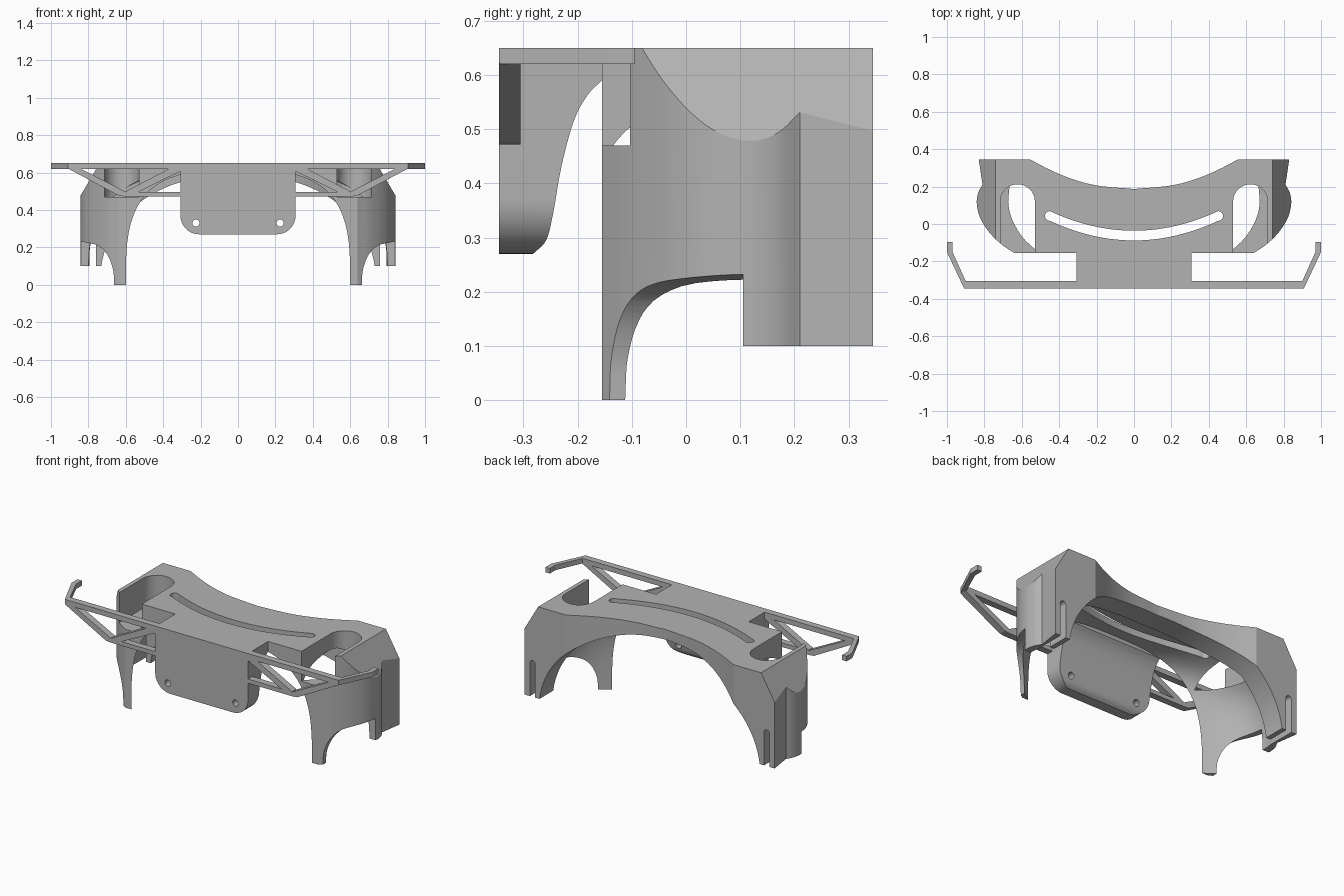
import bpy, bmesh
from math import sin, cos, pi, radians
from mathutils import Vector

if "Cube" in bpy.data.objects:
    bpy.data.objects.remove(bpy.data.objects["Cube"], do_unlink=True)

grey = bpy.data.materials.new("plain_grey")
grey.use_nodes = True
COLOUR = (0.45, 0.45, 0.45, 1)
grey.diffuse_color = COLOUR
grey.node_tree.nodes["Principled BSDF"].inputs["Base Color"].default_value = COLOUR


def loft(name, rings):
    """Solid through a list of closed rings of equal length."""
    bm = bmesh.new()
    vs = [[bm.verts.new(p) for p in r] for r in rings]
    n = len(rings[0])
    for a, b in zip(vs, vs[1:]):
        for i in range(n):
            j = (i + 1) % n
            bm.faces.new((a[i], a[j], b[j], b[i]))
    bm.faces.new(vs[0])
    bm.faces.new(vs[-1])
    bmesh.ops.recalc_face_normals(bm, faces=bm.faces)
    me = bpy.data.meshes.new(name)
    bm.to_mesh(me)
    bm.free()
    me.materials.append(grey)
    ob = bpy.data.objects.new(name, me)
    bpy.context.collection.objects.link(ob)
    return ob


def prism(name, pts, axis, lo, hi):
    """Extrude a 2D outline along one axis."""
    place = {"x": lambda p, d: (d, p[0], p[1]),
             "y": lambda p, d: (p[0], d, p[1]),
             "z": lambda p, d: (p[0], p[1], d)}[axis]
    return loft(name, [[place(p, d) for p in pts] for d in (lo, hi)])


def box(x0, x1, y0, y1):
    return [(x0, y0), (x1, y0), (x1, y1), (x0, y1)]


def arc(cx, cy, r, a0, a1, n=12):
    return [(cx + r * cos(radians(a0 + (a1 - a0) * i / n)),
             cy + r * sin(radians(a0 + (a1 - a0) * i / n))) for i in range(n + 1)]


def smooth(pts, n=5):
    """Catmull-Rom curve through the points."""
    p = [Vector(q) for q in pts]
    p = [2 * p[0] - p[1]] + p + [2 * p[-1] - p[-2]]
    out = []
    for a, b, c, d in zip(p, p[1:], p[2:], p[3:]):
        for i in range(n):
            t = i / n
            out.append(tuple(0.5 * (2 * b + (c - a) * t + (2 * a - 5 * b + 4 * c - d) * t * t
                                    + (3 * b - a - 3 * c + d) * t ** 3)))
    return out + [tuple(p[-2])]


def flip(pts, s=-1):
    return [(x * s, y) for x, y in pts]


def arch(a, b, e, n=48):
    """Arch outline in x and z, with its foot below the ground."""
    top = []
    for i in range(n + 1):
        c, s = cos(pi * i / n), sin(pi * i / n)
        top.append((a * abs(c) ** (2 / e) * (1 if c > 0 else -1), b * max(s, 0) ** (2 / e)))
    return [(a, -0.1)] + top + [(-a, -0.1)]


def boolean(ob, cutter, op="DIFFERENCE"):
    mod = ob.modifiers.new("cut", "BOOLEAN")
    mod.operation, mod.object, mod.solver = op, cutter, "EXACT"
    bpy.context.view_layer.objects.active = ob
    bpy.ops.object.modifier_apply(modifier=mod.name)
    bpy.data.objects.remove(cutter, do_unlink=True)


def finish(ob):
    bpy.ops.object.select_all(action="DESELECT")
    ob.select_set(True)
    bpy.context.view_layer.objects.active = ob
    bpy.ops.object.shade_smooth_by_angle(angle=radians(25))


# Body block: bulging sides and a concave back
side = smooth([(0.64, -0.155), (0.705, -0.112), (0.765, -0.055), (0.808, 0.005),
               (0.832, 0.06), (0.841, 0.12), (0.832, 0.17), (0.81, 0.21)]) + [(0.83, 0.345)]
half_back = smooth([(0.556, 0.345), (0.45, 0.29), (0.34, 0.244), (0.2, 0.206), (0, 0.187)])
back = half_back + flip(half_back[-2::-1])
body = prism("body_shell", side + back + flip(side[::-1]), "z", 0, 0.65)

# Hollow inside the shell, stopping short of the rear flange
stations = smooth([(-0.18, 0.555), (-0.155, 0.6), (-0.11, 0.665), (-0.06, 0.72),
                   (0.02, 0.775), (0.1, 0.8), (0.17, 0.797), (0.3, 0.78)], 3)
hollow = loft("hollow", [[(x, y, z) for x, z in arch(a, 0.612, 3.2)] for y, a in stations])
front_of_flange = [(x, y - 0.13) for x, y in [(0.95, 0.345)] + back + [(-0.95, 0.345)]]
boolean(hollow, prism("limit", front_of_flange + [(-0.95, -0.4), (0.95, -0.4)], "z", -0.3, 0.9),
        "INTERSECT")
boolean(body, hollow)

# Rear arch through the flange, and the raised rear feet
boolean(body, prism("rear_arch", arch(0.738, 0.59, 2.2), "y", 0, 0.5))
boolean(body, prism("rear_foot_trim", box(-1, 1, 0.105, 0.6), "z", -0.2, 0.1))

# Curved slot through the top
lower = [(x * 0.045, -0.088 + 0.105 * (x / 10) ** 2) for x in range(-10, 11)]
upper = [(x, y + 0.052) for x, y in lower]
slot = lower + arc(0.45, 0.043, 0.026, -80, 80, 8) + upper[::-1] + arc(-0.45, 0.043, 0.026, 100, 260, 8)
boolean(body, prism("top_slot", slot, "z", 0.4, 0.8))

for s in (1, -1):
    # Sloped top edge
    boolean(body, prism("chamfer", flip([(0.7106, 0.7), (0.8694, 0.43), (1, 0.43), (1, 0.7)], s),
                        "y", -0.5, 0.5))
    # Side cut-out between front leg and rear foot
    cut = smooth([(0.662, 0), (0.668, 0.08), (0.698, 0.16), (0.75, 0.21), (0.84, 0.232)])
    boolean(body, prism("side_cut", flip([(0.662, -0.1)] + cut + [(0.95, 0.232), (0.95, -0.1)], s),
                        "y", -0.5, 0.105))
    # Round-backed pocket open to the front
    boolean(body, prism("pocket", flip([(0.53, -0.4), (0.715, -0.4)]
                                       + arc(0.6225, 0.12, 0.0925, 0, 180, 20), s), "z", 0.47, 0.8))
    # Slot in the rear foot
    boolean(body, prism("foot_slot", flip([(0.76, 0), (0.795, 0)]
                                          + arc(0.7775, 0.3, 0.0175, 0, 180), s), "y", 0.16, 0.5))
finish(body)

# Front shield with a curved back, rounded corners and two holes
curve = smooth([(-0.155, 0.59), (-0.182, 0.562), (-0.207, 0.515), (-0.23, 0.43),
                (-0.245, 0.345), (-0.258, 0.295), (-0.282, 0.27)])
shield = prism("front_shield", [(-0.345, 0.27), (-0.345, 0.65), (-0.155, 0.65)] + curve,
               "x", -0.308, 0.308)
outline = arc(-0.208, 0.37, 0.1, 180, 270) + arc(0.208, 0.37, 0.1, 270, 360) + [(0.308, 0.7), (-0.308, 0.7)]
boolean(shield, prism("corners", outline, "y", -0.5, 0), "INTERSECT")
for s in (1, -1):
    boolean(shield, prism("hole", arc(s * 0.225, 0.33, 0.019, 0, 345, 23), "y", -0.5, 0))
finish(shield)

# Side arms with triangular bracing
for s, name in ((1, "left"), (-1, "right")):
    bar = [(0.308, -0.345), (0.908, -0.345), (1, -0.15), (1, -0.095), (0.97, -0.095),
           (0.97, -0.15), (0.9, -0.305), (0.308, -0.305)]
    prism(name + "_arm_bar", flip(bar, s), "z", 0.62, 0.65)
    braces = {"outer_brace": [(0.6, 0.472), (0.635, 0.475), (0.91, 0.622), (0.845, 0.622), (0.6, 0.497)],
              "inner_brace": [(0.6, 0.472), (0.6, 0.5), (0.365, 0.622), (0.308, 0.622),
                              (0.308, 0.607), (0.545, 0.49)],
              "lower_brace": box(0.308, 0.6, 0.472, 0.497)}
    for part, pts in braces.items():
        prism(name + "_" + part, flip(pts, s), "y", -0.345, -0.305)
